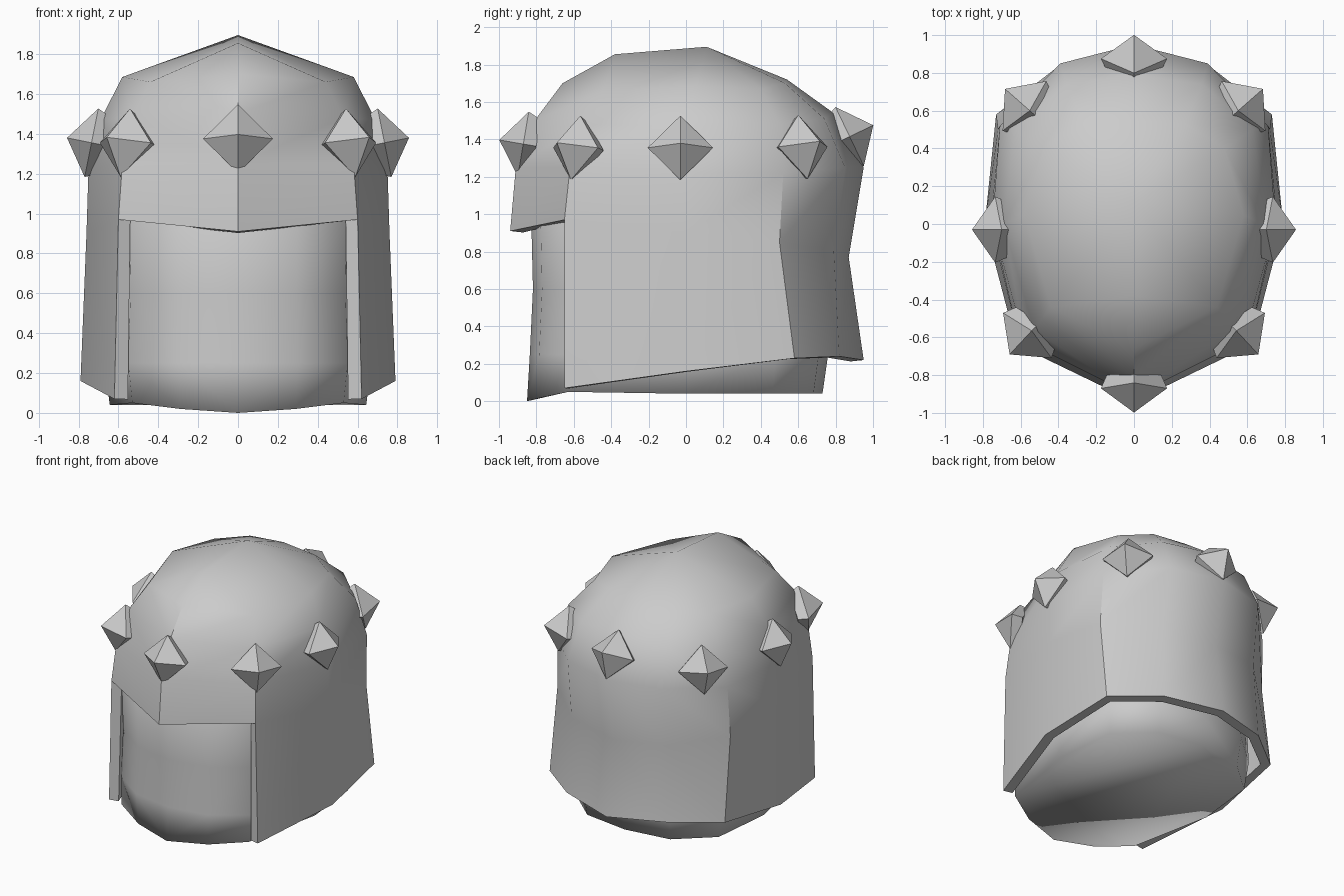
import bpy, bmesh
from mathutils import Vector

if "Cube" in bpy.data.objects:
    bpy.data.objects.remove(bpy.data.objects["Cube"])


def finish(name, bm, angle=None, thickness=0):
    bmesh.ops.remove_doubles(bm, verts=bm.verts, dist=0.001)
    bmesh.ops.recalc_face_normals(bm, faces=bm.faces)
    mesh = bpy.data.meshes.new(name)
    bm.to_mesh(mesh)
    bm.free()
    ob = bpy.data.objects.new(name, mesh)
    bpy.context.collection.objects.link(ob)
    bpy.ops.object.select_all(action='DESELECT')
    ob.select_set(True)
    bpy.context.view_layer.objects.active = ob
    if thickness:
        mod = ob.modifiers.new("thickness", 'SOLIDIFY')
        mod.thickness = thickness
        mod.offset = -1
        bpy.ops.object.modifier_apply(modifier=mod.name)
    if angle:
        bpy.ops.object.shade_smooth_by_angle(angle=angle)
    return ob


def loft_half_rows(rows):
    """Skin rows of right-half points (front to back), and their mirror image."""
    bm = bmesh.new()
    for side in (1, -1):
        for low, high in zip(rows, rows[1:]):
            for i in range(len(low) - 1):
                quad = [low[i], low[i + 1], high[i + 1], high[i]]
                if None in quad:
                    continue
                quad = list(dict.fromkeys(quad))
                if len(quad) < 3:
                    continue
                bm.faces.new([bm.verts.new((side * x, y, z)) for x, y, z in quad])
    return bm


# Helmet shell: rim, brow, widest band, shoulder, crown, ridge
front_ridge, top_ridge = (0, -.38, 1.855), (0, .11, 1.895)
shell_rows = [
    [None, (.62, -.65, .07), (.79, 0, .16), (.73, .58, .23), (.42, .82, .24), (0, .95, .22)],
    [(0, -.94, .91), (.6, -.65, .97), (.76, 0, .90), (.72, .5, .85), (.4, .79, .80), (0, .87, .77)],
    [(0, -.91, 1.25), (.58, -.62, 1.25), (.75, 0, 1.22), (.71, .52, 1.22), (.39, .85, 1.25), (0, .95, 1.25)],
    [(0, -.81, 1.5), (.53, -.56, 1.48), (.69, 0, 1.47), (.63, .5, 1.48), (.36, .74, 1.51), (0, .79, 1.54)],
    [(0, -.66, 1.7), (.44, -.44, 1.66), (.58, .05, 1.685), (.48, .4, 1.67), (.27, .53, 1.7), (0, .54, 1.72)],
    [front_ridge, front_ridge, top_ridge, top_ridge, top_ridge, top_ridge],
]
finish("helmet_shell", loft_half_rows(shell_rows), angle=0.72, thickness=0.07)

# Inner head, filling the visor opening and the neck
plan = [(0, -.835), (.3, -.785), (.55, -.61), (.67, 0), (.62, .48), (.36, .71), (0, .76)]
levels = [(.04, .96), (.25, 1), (.6, .98), (.95, .99), (1.15, .85)]
head_rows = [[(x * s, y * s, z) for x, y in plan] for z, s in levels]
head_rows[0][:3] = [(0, -.85, 0), (.29, -.77, .02), (.53, -.63, .05)]
bm = loft_half_rows(head_rows)
bmesh.ops.remove_doubles(bm, verts=bm.verts, dist=0.001)
bmesh.ops.holes_fill(bm, edges=[e for e in bm.edges if e.is_boundary], sides=0)
finish("inner_head", bm, angle=1.7)


# Pyramid studs around the helmet
def stud(name, centre, direction, lean, height):
    out = Vector((direction[0], direction[1], 0)).normalized()
    side = Vector((-out.y, out.x, 0))
    out = (out + Vector((0, 0, lean))).normalized()
    up = out.cross(side)
    centre = Vector(centre)
    bm = bmesh.new()
    rings = []
    for radius, depth in ((.145, -.07), (.175, 0)):
        rings.append([bm.verts.new(centre + d * radius + out * depth)
                      for d in (side, up, -side, -up)])
    tip = bm.verts.new(centre + out * height)
    back, base = rings
    bm.faces.new(back)
    for i in range(4):
        j = (i + 1) % 4
        bm.faces.new((back[i], back[j], base[j], base[i]))
        bm.faces.new((base[i], base[j], tip))
    finish(name, bm)


stud("stud_front", (0, -.87, 1.375), (0, -1), .17, .13)
stud("stud_back", (0, .875, 1.415), (0, 1), .48, .14)
for s, label in ((1, "right"), (-1, "left")):
    stud("stud_side_" + label, (s * .735, -.03, 1.355), (s, 0), .2, .125)
    stud("stud_front_" + label, (s * .565, -.59, 1.355), (s * .68, -.73), .2, .14)
    stud("stud_back_" + label, (s * .58, .625, 1.36), (s * .75, .66), .22, .14)
